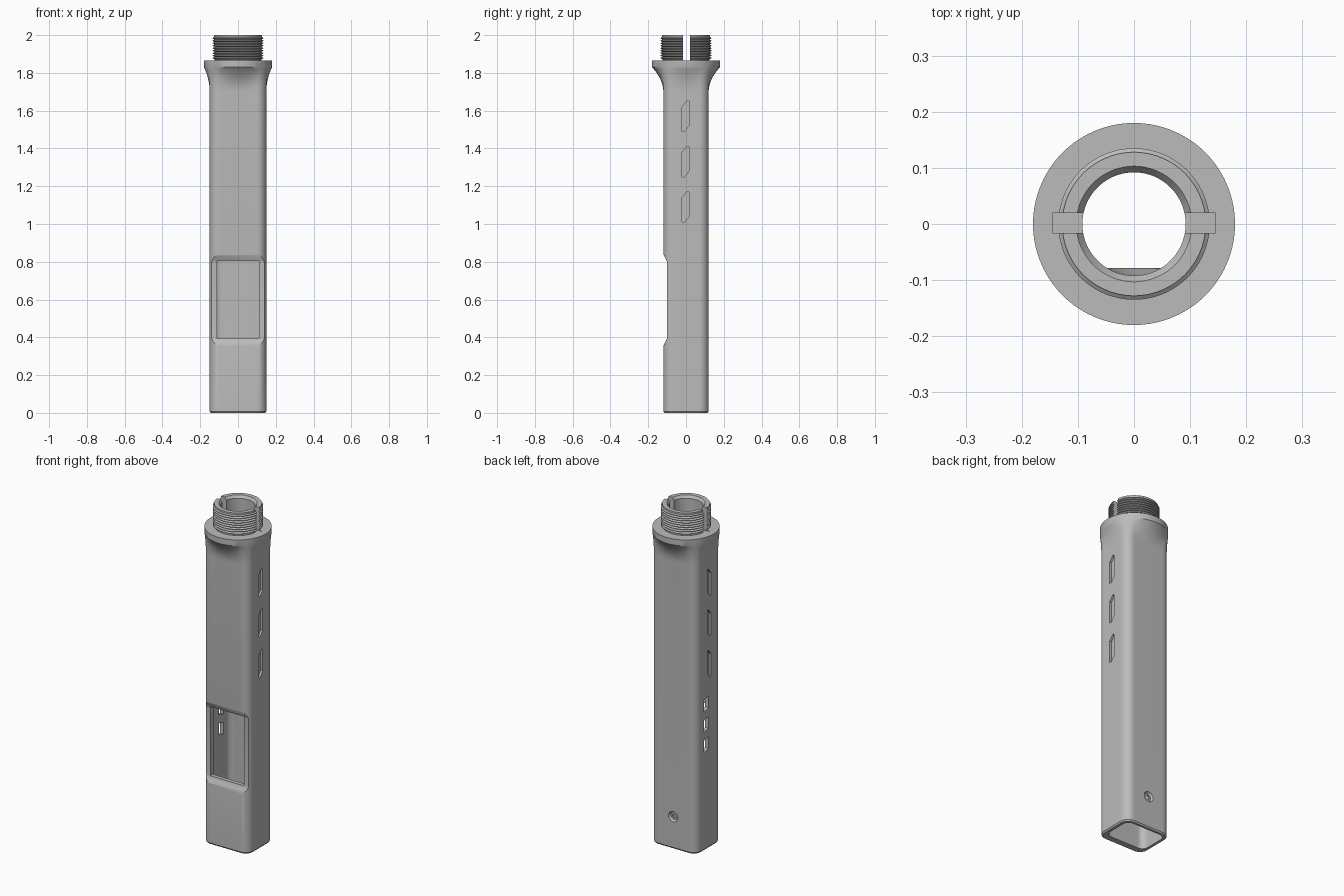
import bpy
import bmesh
from math import sin, cos, pi, sqrt, radians
from mathutils import Matrix

if "Cube" in bpy.data.objects:
    bpy.data.objects.remove(bpy.data.objects["Cube"])

grey = bpy.data.materials.new("plain_grey")
grey.use_nodes = True
grey.diffuse_color = (0.5, 0.5, 0.5, 1)
grey.node_tree.nodes["Principled BSDF"].inputs["Base Color"].default_value = (0.5, 0.5, 0.5, 1)

SEGMENTS = 144
ANGLES = [2 * pi * (i + 0.5) / SEGMENTS for i in range(SEGMENTS)]


def circle(r):
    return [(r * cos(a), r * sin(a)) for a in ANGLES]


def rounded_rect(hx, hy, r, cy=0.0):
    """Rounded rectangle sampled along evenly spaced rays."""
    pts = []
    for a in ANGLES:
        c, s = abs(cos(a)), abs(sin(a))
        t = min(hx / c, hy / s)
        kx, ky = hx - r, hy - r
        if t * c > kx and t * s > ky:
            b = c * kx + s * ky
            t = b + sqrt(max(0, b * b - kx * kx - ky * ky + r * r))
        pts.append((t * cos(a), t * sin(a) + cy))
    return pts


def blend(p, q, t):
    return [(a[0] + (b[0] - a[0]) * t, a[1] + (b[1] - a[1]) * t) for a, b in zip(p, q)]


def make_object(name, bm):
    bmesh.ops.recalc_face_normals(bm, faces=bm.faces)
    mesh = bpy.data.meshes.new(name)
    bm.to_mesh(mesh)
    bm.free()
    mesh.materials.append(grey)
    obj = bpy.data.objects.new(name, mesh)
    bpy.context.collection.objects.link(obj)
    return obj


# Closed shell: outer grip, flare, threaded neck, then back down the bore
outer = rounded_rect(0.15, 0.12, 0.05)
inner = rounded_rect(0.128, 0.09, 0.035, 0.012)
rings = [(0.0, rounded_rect(0.144, 0.114, 0.045)), (0.008, outer), (1.70, outer)]
for i in range(1, 13):
    s = i / 12
    rings.append((1.70 + 0.13 * s, blend(outer, circle(0.18), s ** 2)))
rings += [(1.865, circle(0.18)), (1.865, circle(0.125))]

TEETH = 9
pitch = 0.118 / TEETH
for i in range(TEETH):
    z = 1.872 + i * pitch
    rings += [(z, circle(0.125)), (z + pitch * 0.4, circle(0.135)),
              (z + pitch * 0.6, circle(0.135))]
rings += [(1.99, circle(0.128)), (2.0, circle(0.128)), (2.0, circle(0.103)),
          (1.985, circle(0.092)), (1.84, circle(0.092))]
for i in range(1, 7):
    s = i / 6
    rings.append((1.84 - 0.1 * s, blend(circle(0.092), inner, s * s * (3 - 2 * s))))
rings.append((0.0, inner))

bm = bmesh.new()
loops = [[bm.verts.new((x, y, z)) for x, y in pts] for z, pts in rings]
for a, b in zip(loops, loops[1:] + loops[:1]):
    for i in range(SEGMENTS):
        j = (i + 1) % SEGMENTS
        bm.faces.new((a[i], a[j], b[j], b[i]))
handle = make_object("handle_body", bm)


def prism(name, profile, x0, x1):
    """Extrude a (y, z) profile along x."""
    bm = bmesh.new()
    face = bm.faces.new([bm.verts.new((x0, y, z)) for y, z in profile])
    ext = bmesh.ops.extrude_face_region(bm, geom=[face])
    moved = [v for v in ext["geom"] if isinstance(v, bmesh.types.BMVert)]
    bmesh.ops.translate(bm, verts=moved, vec=(x1 - x0, 0, 0))
    return make_object(name, bm)


def box_profile(y0, y1, z0, z1):
    return [(y0, z0), (y1, z0), (y1, z1), (y0, z1)]


def round_cutter(name, r_in, r_out, y_in, y_out, z):
    bm = bmesh.new()
    turn = Matrix.Translation((0, (y_in + y_out) / 2, z)) @ Matrix.Rotation(radians(-90), 4, 'X')
    bmesh.ops.create_cone(bm, cap_ends=True, segments=32, radius1=r_in, radius2=r_out,
                          depth=y_out - y_in, matrix=turn)
    return make_object(name, bm)


def cut(cutter):
    mod = handle.modifiers.new(cutter.name, 'BOOLEAN')
    mod.operation = 'DIFFERENCE'
    mod.solver = 'EXACT'
    mod.object = cutter
    bpy.context.view_layer.objects.active = handle
    bpy.ops.object.modifier_apply(modifier=mod.name)
    bpy.data.objects.remove(cutter)


# Shallow front recess with eased ends, then the window through the wall
cut(prism("recess_cutter",
          [(-0.2, 0.33), (-0.121, 0.34), (-0.118, 0.36), (-0.102, 0.39), (-0.1, 0.405),
           (-0.1, 0.79), (-0.102, 0.805), (-0.118, 0.835), (-0.121, 0.86), (-0.2, 0.87)],
          -0.3, 0.3))
cut(prism("window_cutter", box_profile(-0.2, -0.03, 0.395, 0.805), -0.11, 0.11))

# Split through the neck
cut(prism("neck_slot_cutter", box_profile(-0.016, 0.02, 1.862, 2.1), -0.145, 0.145))

# Slanted grip recesses on both sides
for side in (-1, 1):
    for z in (1.01, 1.25, 1.49):
        cut(prism("grip_slot_cutter",
                  [(-0.02, z), (-0.008, z), (0.015, z + 0.03), (0.015, z + 0.16),
                   (0.004, z + 0.16), (-0.02, z + 0.13)],
                  side * 0.138, side * 0.2))

# Three small openings on the right side
for z in (0.62, 0.74, 0.86):
    cut(prism("side_opening_cutter",
              [(0.005, z - 0.03), (0.045, z - 0.04), (0.045, z + 0.03), (0.005, z + 0.04)],
              -0.2, -0.1))

# Countersunk screw hole at the back
cut(round_cutter("countersink_cutter", 0.022, 0.034, 0.109, 0.125, 0.19))
cut(round_cutter("screw_hole_cutter", 0.012, 0.012, 0.08, 0.14, 0.19))

bpy.ops.object.select_all(action='DESELECT')
handle.select_set(True)
bpy.context.view_layer.objects.active = handle
bpy.ops.object.shade_smooth_by_angle(angle=radians(30))
